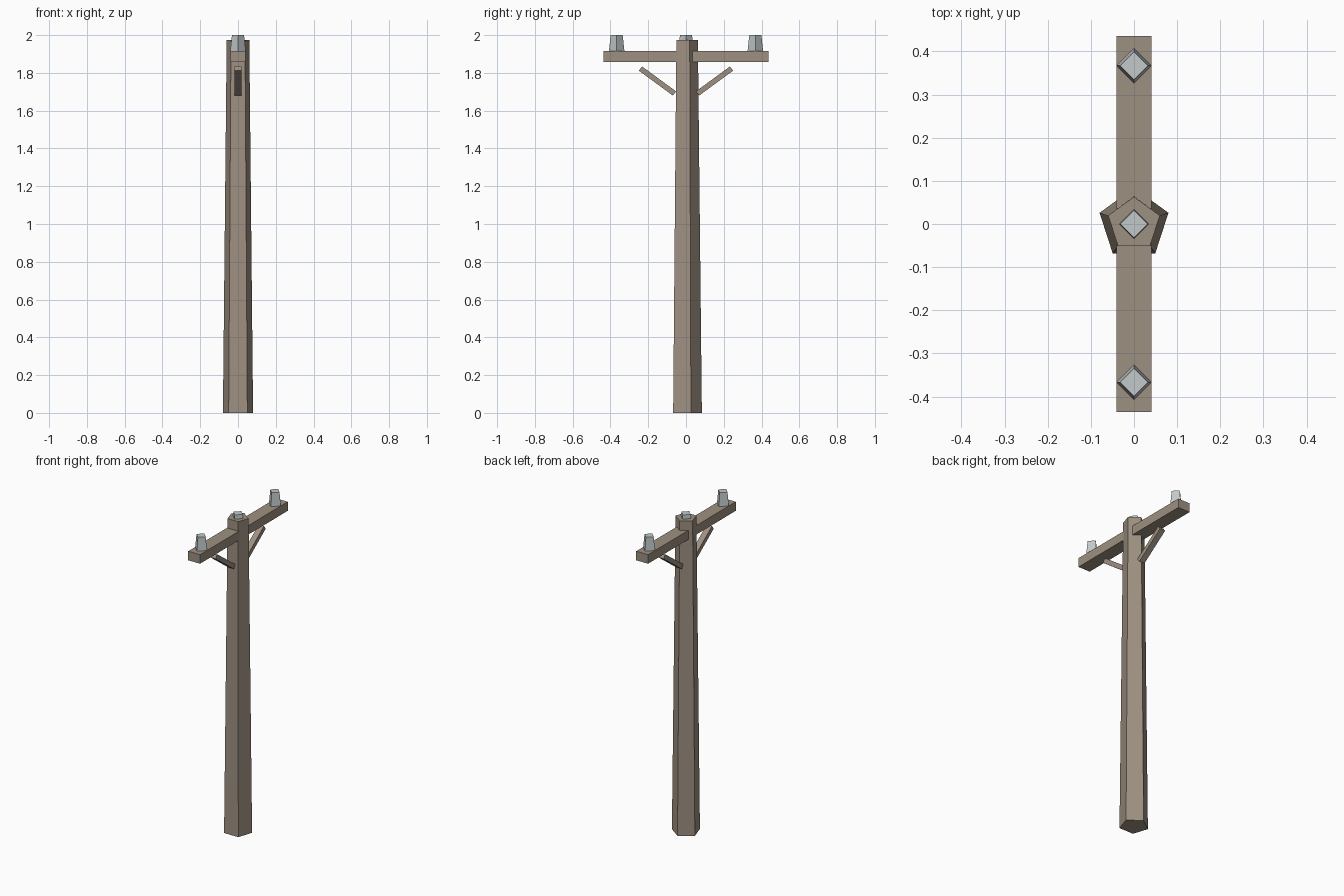
import bpy, bmesh
from math import sin, cos, tau
from mathutils import Vector, Matrix

if "Cube" in bpy.data.objects:
    bpy.data.objects.remove(bpy.data.objects["Cube"])


def material(name, color):
    m = bpy.data.materials.new(name)
    m.diffuse_color = (*color, 1)
    m.use_nodes = True
    m.node_tree.nodes["Principled BSDF"].inputs["Base Color"].default_value = m.diffuse_color
    return m


wood = material("weathered_wood", (0.34, 0.28, 0.22))
glass = material("pale_insulator", (0.54, 0.58, 0.58))


def finish(name, bm, mat):
    bmesh.ops.recalc_face_normals(bm, faces=bm.faces)
    mesh = bpy.data.meshes.new(name)
    bm.to_mesh(mesh)
    bm.free()
    mesh.materials.append(mat)
    ob = bpy.data.objects.new(name, mesh)
    bpy.context.collection.objects.link(ob)
    return ob


def tapered_prism(name, sides, r0, r1, z0, z1, mat, y=0):
    # Tapered column with one corner pointing to +y
    bm = bmesh.new()
    rings = [[bm.verts.new((r * sin(tau * i / sides), y + r * cos(tau * i / sides), z))
              for i in range(sides)] for r, z in ((r0, z0), (r1, z1))]
    for ring in rings:
        bm.faces.new(ring)
    for i in range(sides):
        j = (i + 1) % sides
        bm.faces.new((rings[0][i], rings[0][j], rings[1][j], rings[1][i]))
    return finish(name, bm, mat)


def beam(name, a, b, width, thickness, mat):
    # Box running from a to b in the yz plane
    a, b = Vector(a), Vector(b)
    along = (b - a).normalized()
    side = Vector((1, 0, 0))
    up = side.cross(along)
    rot = Matrix((side, along, up)).transposed().to_4x4()
    bm = bmesh.new()
    bmesh.ops.create_cube(bm, size=1, matrix=Matrix.Translation((a + b) / 2) @ rot
                          @ Matrix.Diagonal((width, (b - a).length, thickness, 1)))
    return finish(name, bm, mat)


# Five-sided pole and crossarm
tapered_prism("pole", 5, 0.084, 0.063, 0, 1.975, wood)
beam("crossarm", (0, -0.436, 1.887), (0, 0.436, 1.887), 0.082, 0.057, wood)

# Diagonal braces
for s, label in ((-1, "front"), (1, "back")):
    beam(label + "_brace", (0, s * 0.061, 1.691), (0, s * 0.241, 1.823), 0.037, 0.028, wood)

# Insulators on the arm ends and pole top
for y, label in ((-0.367, "front"), (0, "middle"), (0.367, "back")):
    tapered_prism(label + "_insulator", 4, 0.041, 0.032, 1.915, 2.0, glass, y)
